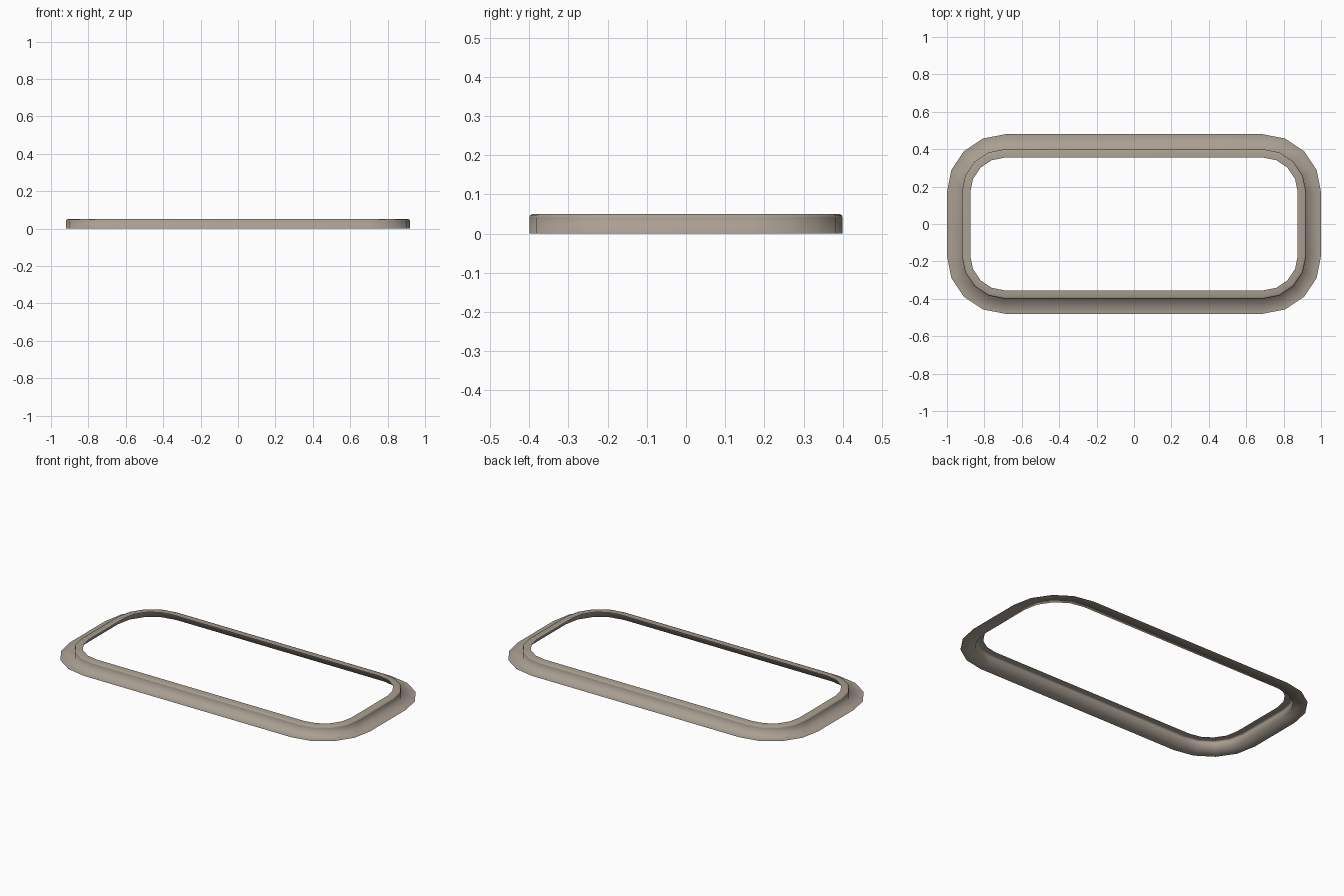
import bpy, bmesh, math

if "Cube" in bpy.data.objects:
    bpy.data.objects.remove(bpy.data.objects["Cube"])

mat = bpy.data.materials.new("warm grey")
mat.diffuse_color = (0.40, 0.345, 0.285, 1)
mat.use_nodes = True
mat.node_tree.nodes["Principled BSDF"].inputs["Base Color"].default_value = mat.diffuse_color

CX, CY, SEG = 0.69, 0.17, 4   # corner arc centres and segments per corner


def ring(bm, r, z):
    """Rounded rectangle loop, counter-clockwise."""
    verts = []
    for k, (sx, sy) in enumerate([(1, 1), (-1, 1), (-1, -1), (1, -1)]):
        for i in range(SEG + 1):
            a = math.radians(90 * (k + i / SEG))
            verts.append(bm.verts.new((sx * CX + r * math.cos(a), sy * CY + r * math.sin(a), z)))
    return verts


# open shell: flat flange, upright wall, eased edge, top lip
profile = [(0.31, 0.0), (0.23, 0.0), (0.23, 0.041), (0.2275, 0.0475), (0.221, 0.05), (0.185, 0.05)]

bm = bmesh.new()
loops = [ring(bm, r, z) for r, z in profile]
for a, b in zip(loops, loops[1:]):
    n = len(a)
    for i in range(n):
        j = (i + 1) % n
        f = bm.faces.new((a[i], a[j], b[j], b[i]))
        f.smooth = True

# keep the fold between flange and wall crisp
for e in bm.edges:
    if len(e.link_faces) == 2 and e.calc_face_angle(0) > math.radians(60):
        e.smooth = False

me = bpy.data.meshes.new("flanged_frame")
bm.to_mesh(me)
bm.free()
me.materials.append(mat)
ob = bpy.data.objects.new("flanged_frame", me)
bpy.context.collection.objects.link(ob)
